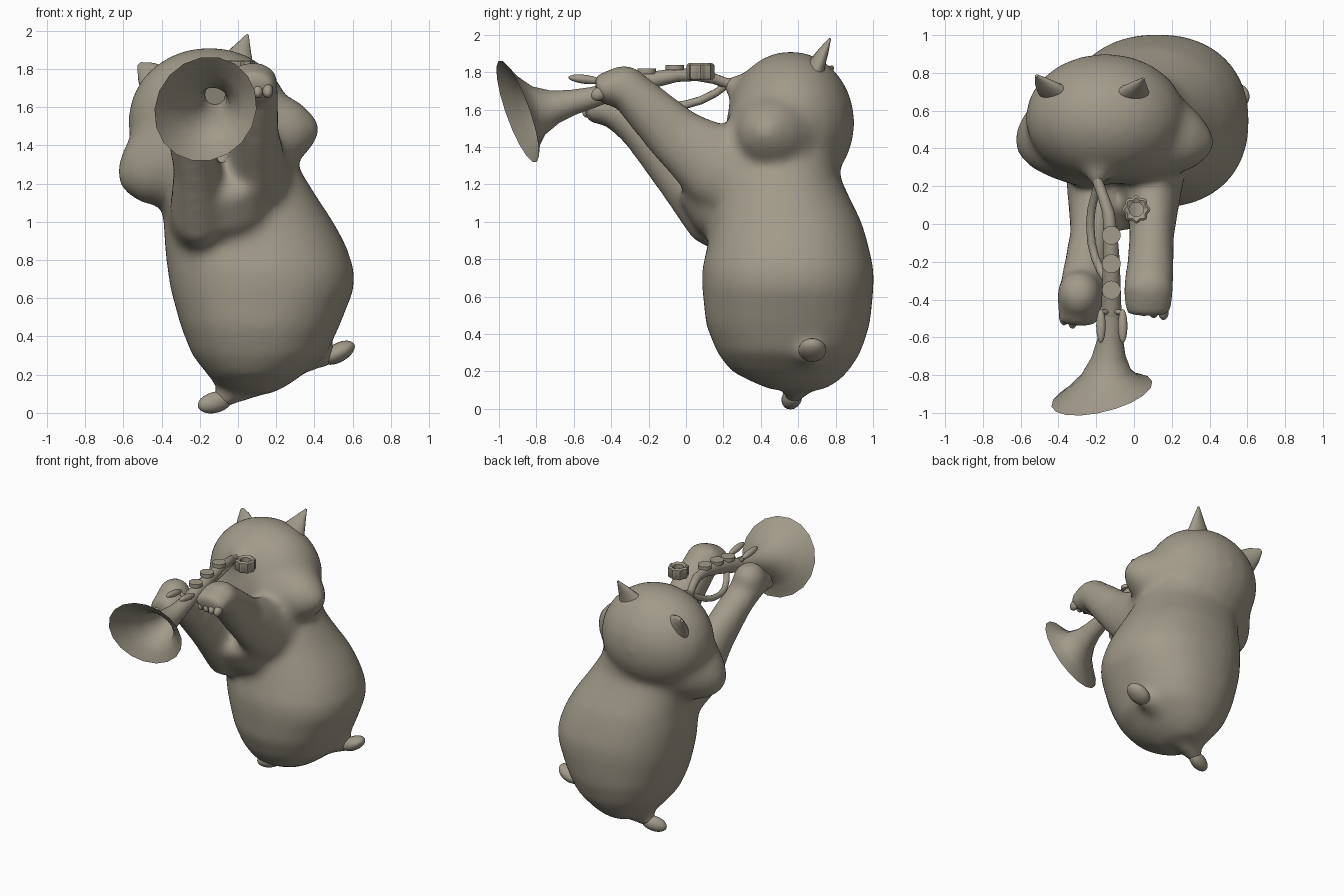
import bpy, bmesh, math
from mathutils import Vector, Matrix

clay = bpy.data.materials.new("warm grey clay")
clay.diffuse_color = (0.36, 0.325, 0.255, 1)


def loft(bm, rings, ref, n=16, normal=None, caps=True, power=1.0):
    """Skin elliptical rings (centre, ru, rv[, normal]) along a path."""
    loops = []
    cs = [Vector(r[0]) for r in rings]
    for i, r in enumerate(rings):
        t = cs[min(i + 1, len(cs) - 1)] - cs[max(i - 1, 0)]
        if normal:
            t = Vector(normal)
        if len(r) > 3:
            t = Vector(r[3])
        t.normalize()
        u = t.cross(Vector(ref)).normalized()
        v = u.cross(t)
        loop = []
        for k in range(n):
            a = 2 * math.pi * k / n
            c, s = math.cos(a), math.sin(a)
            c = math.copysign(abs(c) ** power, c)
            s = math.copysign(abs(s) ** power, s)
            loop.append(bm.verts.new(cs[i] + u * r[1] * c + v * r[2] * s))
        loops.append(loop)
    for a, b in zip(loops, loops[1:]):
        for k in range(n):
            j = (k + 1) % n
            bm.faces.new((a[k], a[j], b[j], b[k]))
    if caps:
        bm.faces.new(loops[0])
        bm.faces.new(loops[-1][::-1])


def tube(bm, pts, ref=(0, 0, 1), n=12):
    loft(bm, [(p[:3], p[3], p[3]) for p in pts], ref, n)


def blob(bm, c, r, axis=(0, 0, 1)):
    """Ellipsoid whose third radius runs along axis."""
    q = Vector(axis).to_track_quat('Z', 'Y').to_matrix().to_4x4()
    m = Matrix.Translation(c) @ q @ Matrix.Diagonal((*r, 1))
    bmesh.ops.create_uvsphere(bm, u_segments=20, v_segments=12, radius=1, matrix=m)


def disc(bm, c, r, h, n=16):
    bmesh.ops.create_cone(bm, cap_ends=True, segments=n, radius1=r, radius2=r,
                          depth=h, matrix=Matrix.Translation(c))


def finish(bm, name, remesh=0, angle=50):
    bmesh.ops.recalc_face_normals(bm, faces=bm.faces)
    me = bpy.data.meshes.new(name)
    bm.to_mesh(me)
    bm.free()
    me.materials.append(clay)
    ob = bpy.data.objects.new(name, me)
    bpy.context.collection.objects.link(ob)
    if remesh:
        m = ob.modifiers.new("blend", 'REMESH')
        m.mode = 'VOXEL'
        m.voxel_size = remesh
        m.use_smooth_shade = True
        s = ob.modifiers.new("soften", 'SMOOTH')
        s.factor = 0.5
        s.iterations = 30
    else:
        bpy.ops.object.select_all(action='DESELECT')
        ob.select_set(True)
        bpy.context.view_layer.objects.active = ob
        bpy.ops.object.shade_smooth_by_angle(angle=math.radians(angle))
    return ob


# Torso, head, arms and legs blended into one soft body
bm = bmesh.new()
# z, x min, x max, y min, y max
torso = [(.10, 0, .18, .45, .74), (.15, -.12, .27, .34, .82), (.2, -.16, .34, .24, .87),
         (.3, -.24, .46, .165, .935), (.45, -.30, .53, .105, .985), (.65, -.355, .61, .085, 1.005),
         (.75, -.37, .61, .085, 1.005), (.88, -.385, .565, .115, .975), (1.0, -.39, .50, .14, .94),
         (1.12, -.41, .42, .16, .88), (1.25, -.44, .34, .18, .82), (1.4, -.42, .25, .25, .82)]
loft(bm, [(((a + b) / 2, (c + d) / 2, z), (b - a) / 2, (d - c) / 2) for z, a, b, c, d in torso],
     (0, 1, 0), n=32, normal=(0, 0, 1), power=.9)
blob(bm, (-.15, .56, 1.53), (.43, .345, .385))            # skull
# cheeks swelling out of the head
tube(bm, [(-.15, .52, 1.46, .32), (-.33, .48, 1.34, .29), (-.47, .45, 1.265, .21),
          (-.56, .43, 1.235, .14), (-.62, .42, 1.215, .05)], n=20)
tube(bm, [(-.08, .52, 1.5, .31), (.10, .48, 1.475, .27), (.24, .45, 1.475, .20),
          (.34, .43, 1.485, .14), (.42, .42, 1.49, .05)], n=20)
# muzzle tapering to the mouthpiece
tube(bm, [(-.17, .50, 1.58, .30), (-.185, .38, 1.66, .19), (-.19, .31, 1.705, .11),
          (-.195, .25, 1.73, .06), (-.195, .19, 1.74, .035)])
# arms: x, y, z, half width, half thickness
for arm in ([(.08, .40, 1.22, .22, .26), (.10, .15, 1.305, .15, .225), (.095, -.05, 1.455, .12, .165),
             (.085, -.25, 1.65, .13, .13), (.075, -.35, 1.735, .14, .115), (.075, -.48, 1.70, .125, .085)],
            [(-.16, .42, 1.04, .22, .28), (-.20, .15, 1.10, .155, .235), (-.22, -.05, 1.29, .12, .155),
             (-.26, -.25, 1.50, .12, .115), (-.285, -.40, 1.61, .13, .10), (-.295, -.54, 1.60, .11, .075)]):
    loft(bm, [(p[:3], p[3], p[4]) for p in arm], (0, 0, 1), n=20)
blob(bm, (-.29, -.37, 1.66), (.12, .13, .12))             # far palm
blob(bm, (.085, -.33, 1.73), (.125, .13, .11))            # near palm
# chest between the arms
loft(bm, [((-.06, .35, 1.06), .26, .26), ((-.06, .14, 1.12), .22, .19), ((-.06, .02, 1.22), .16, .11)],
     (0, 0, 1))
# legs
tube(bm, [(-.12, .565, .055, .05), (0, .60, .125, .08), (.12, .62, .22, .13)])
tube(bm, [(.52, .675, .30, .05), (.40, .66, .295, .08), (.25, .64, .33, .14)])
finish(bm, "body", remesh=.022)

# Ears
for name, rings in (
        ("right_ear", [((-.03, .68, 1.76), .12, .07), ((0, .70, 1.84), .085, .045),
                       ((.025, .735, 1.91), .045, .028), ((.05, .77, 1.98), .006, .006)]),
        ("left_ear", [((-.39, .68, 1.68), .12, .07), ((-.44, .71, 1.745), .09, .045),
                      ((-.48, .75, 1.79), .06, .026), ((-.515, .785, 1.825), .014, .008)])):
    bm = bmesh.new()
    loft(bm, rings, (0, 1, 0))
    finish(bm, name)

# Feet
bm = bmesh.new()
blob(bm, (-.12, .565, .055), (.05, .055, .095), (1, .3, .25))
finish(bm, "left_foot")
bm = bmesh.new()
blob(bm, (.525, .675, .315), (.075, .05, .095), (1, 0, .55))
finish(bm, "right_foot")

# Fingers wrapped round the horn
bm = bmesh.new()
for i in range(4):
    blob(bm, (.0 + .052 * i, -.435 - .01 * i, 1.685), (.028, .035, .045), (0, -1, -.6))
    blob(bm, (-.37 + .045 * i, -.49 + .017 * abs(i - 1) - .01, 1.59), (.028, .032, .055), (0, -1, -.3))
finish(bm, "fingers")

# Horn bell: open flare turned slightly off its axis
bm = bmesh.new()
loft(bm, [((-.17, -.90, 1.59), .275, .29, (-.25, 1, .36)),
          ((-.165, -.85, 1.59), .20, .20, (-.2, 1, .32)),
          ((-.15, -.79, 1.595), .135, .135, (-.13, 1, .27)),
          ((-.135, -.70, 1.615), .09, .09, (-.05, 1, .25)),
          ((-.125, -.60, 1.64), .066, .068, (0, 1, .22)),
          ((-.12, -.48, 1.67), .055, .055, (0, 1, .22))], (0, 0, 1), n=18, caps=False)
finish(bm, "horn_bell")

# Horn pipes
bm = bmesh.new()
tube(bm, [(-.12, -.50, 1.665, .055), (-.12, -.36, 1.71, .05), (-.12, -.2, 1.755, .045),
          (-.125, -.05, 1.785, .037), (-.135, .06, 1.785, .032), (-.165, .15, 1.765, .028),
          (-.19, .22, 1.74, .028), (-.195, .30, 1.735, .04)])
finish(bm, "lead_pipe")
bm = bmesh.new()
tube(bm, [(-.19, .22, 1.735, .02), (-.205, .16, 1.69, .021), (-.225, .08, 1.65, .022),
          (-.232, 0, 1.627, .022), (-.225, -.1, 1.615, .022), (-.205, -.18, 1.62, .022),
          (-.175, -.25, 1.65, .022), (-.14, -.30, 1.69, .022)])
finish(bm, "loop_pipe")

# Valve buttons on short stems
bm = bmesh.new()
for y, z in ((-.06, 1.825), (-.21, 1.805), (-.35, 1.78)):
    disc(bm, (-.12, y, z), .05, .028)
    disc(bm, (-.12, y, z - .03), .022, .06)
finish(bm, "valve_buttons", angle=40)

# Long keys beside the bell throat
bm = bmesh.new()
for x in (-.175, -.06):
    blob(bm, (x, -.54, 1.762), (.025, .024, .09), (0, 1, -.12))
    tube(bm, [(x, -.47, 1.75, .014), (-.12, -.46, 1.69, .014)], ref=(0, 1, 0))
finish(bm, "long_keys")

# Loose scalloped ring
bm = bmesh.new()
n = 40
outline = []
for k in range(n):
    a = 2 * math.pi * k / n
    d = Vector((math.cos(a), math.sin(a), 0))
    ro = .069 + .006 * math.cos(8 * a)
    outline.append([bm.verts.new(Vector((.012, .077, z)) + d * r)
                    for r, z in ((.038, 1.77), (ro - .01, 1.76), (ro, 1.77), (ro, 1.838),
                                 (ro - .012, 1.848), (.038, 1.838))])
for k in range(n):
    a, b = outline[k], outline[(k + 1) % n]
    for i in range(6):
        j = (i + 1) % 6
        bm.faces.new((a[i], a[j], b[j], b[i]))
finish(bm, "scalloped_ring", angle=40)
